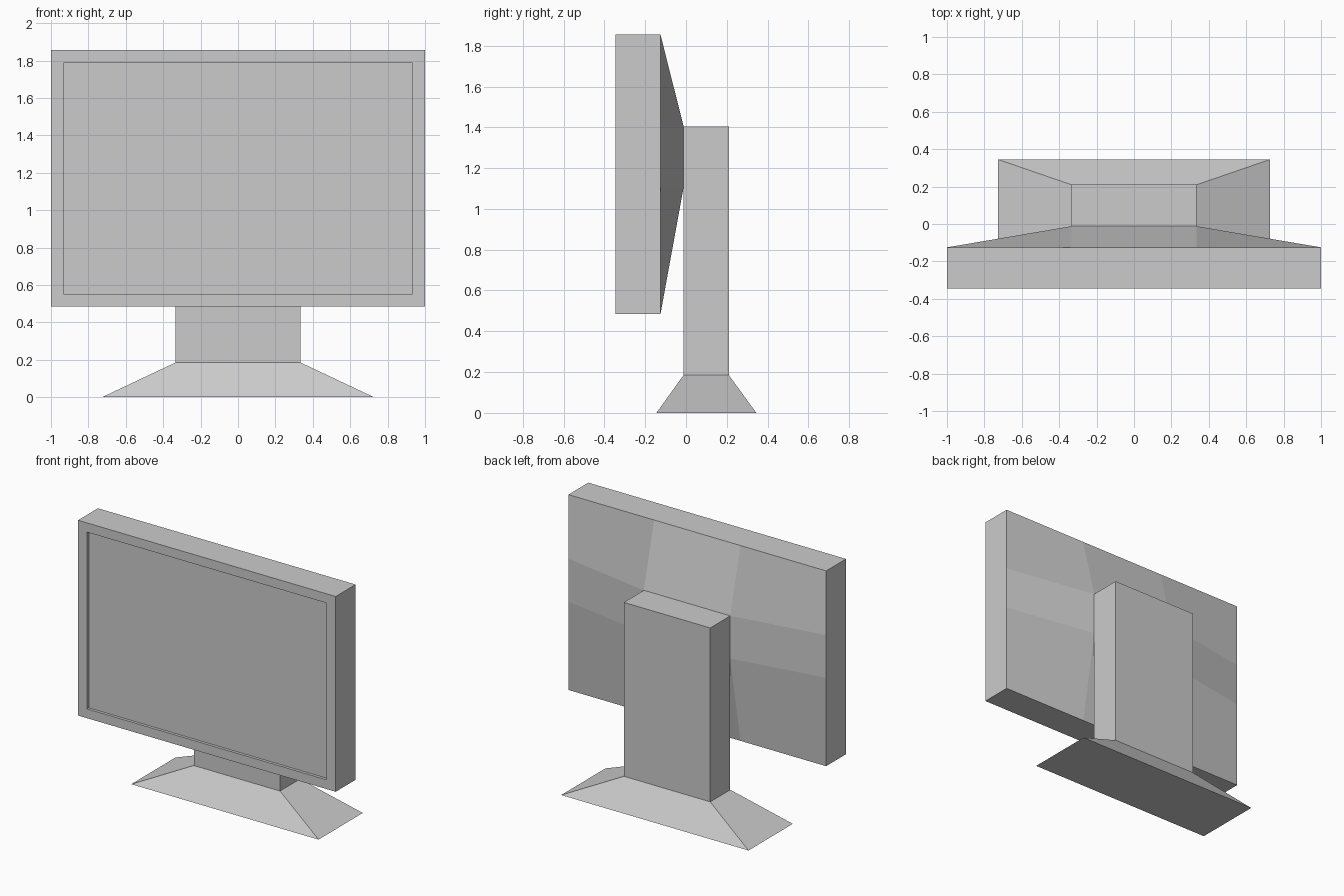
import bpy
import bmesh

cube = bpy.data.objects.get("Cube")
if cube:
    bpy.data.objects.remove(cube, do_unlink=True)

GREY = (0.6, 0.6, 0.6, 1.0)
grey = bpy.data.materials.new("plain grey")
grey.use_nodes = True
grey.diffuse_color = GREY
grey.node_tree.nodes["Principled BSDF"].inputs["Base Color"].default_value = GREY


def finish(name, bm):
    bmesh.ops.recalc_face_normals(bm, faces=bm.faces[:])
    mesh = bpy.data.meshes.new(name)
    bm.to_mesh(mesh)
    bm.free()
    mesh.materials.append(grey)
    obj = bpy.data.objects.new(name, mesh)
    bpy.context.collection.objects.link(obj)
    return obj


def frustum(name, bottom, top):
    """Block between two level rectangles (half width, y min, y max, z)."""
    bm = bmesh.new()
    rings = []
    for w, y0, y1, z in (bottom, top):
        rings.append([bm.verts.new(p) for p in
                      ((-w, y0, z), (w, y0, z), (w, y1, z), (-w, y1, z))])
    low, high = rings
    bm.faces.new(low)
    bm.faces.new(high)
    for i in range(4):
        j = (i + 1) % 4
        bm.faces.new((low[i], low[j], high[j], high[i]))
    return finish(name, bm)


# Stand: flared base and upright column of the same top section
STEM_W, STEM_FRONT, STEM_BACK = 0.335, -0.012, 0.21
BASE_TOP, STEM_TOP = 0.185, 1.405
frustum("base", (0.727, -0.145, 0.345, 0), (STEM_W, STEM_FRONT, STEM_BACK, BASE_TOP))
frustum("column", (STEM_W, STEM_FRONT, STEM_BACK, BASE_TOP),
        (STEM_W, STEM_FRONT, STEM_BACK, STEM_TOP))

# Display housing: 3 x 3 back grid whose middle cell is pulled onto the column
FRONT, BACK = -0.345, -0.125
xs = (-1, -STEM_W, STEM_W, 1)
zs = (0.485, 1.105, STEM_TOP, 1.855)
bm = bmesh.new()
back, front = {}, {}
for i, x in enumerate(xs):
    for k, z in enumerate(zs):
        inner = i in (1, 2) and k in (1, 2)
        back[i, k] = bm.verts.new((x, STEM_FRONT if inner else BACK, z))
        if not inner:
            front[i, k] = bm.verts.new((x, FRONT, z))
for i in range(3):
    for k in range(3):
        bm.faces.new((back[i, k], back[i + 1, k], back[i + 1, k + 1], back[i, k + 1]))

# Housing sides, walking once around the rim
rim = ([(i, 0) for i in range(3)] + [(3, k) for k in range(3)]
       + [(i, 3) for i in range(3, 0, -1)] + [(0, k) for k in range(3, 0, -1)])
for a, b in zip(rim, rim[1:] + rim[:1]):
    bm.faces.new((front[a], front[b], back[b], back[a]))

# Bezel, recess walls and screen
SCREEN_W, SCREEN_LOW, SCREEN_HIGH, RECESS = 0.93, 0.55, 1.79, 0.02
corners = ((-SCREEN_W, SCREEN_LOW), (SCREEN_W, SCREEN_LOW),
           (SCREEN_W, SCREEN_HIGH), (-SCREEN_W, SCREEN_HIGH))
lip = [bm.verts.new((x, FRONT, z)) for x, z in corners]
deep = [bm.verts.new((x, FRONT + RECESS, z)) for x, z in corners]
for n in range(4):
    m = (n + 1) % 4
    side = [front[rim[(3 * n + s) % 12]] for s in range(4)]
    bm.faces.new(side + [lip[m], lip[n]])
    bm.faces.new((lip[n], lip[m], deep[m], deep[n]))
bm.faces.new(deep)
finish("display_housing", bm)
